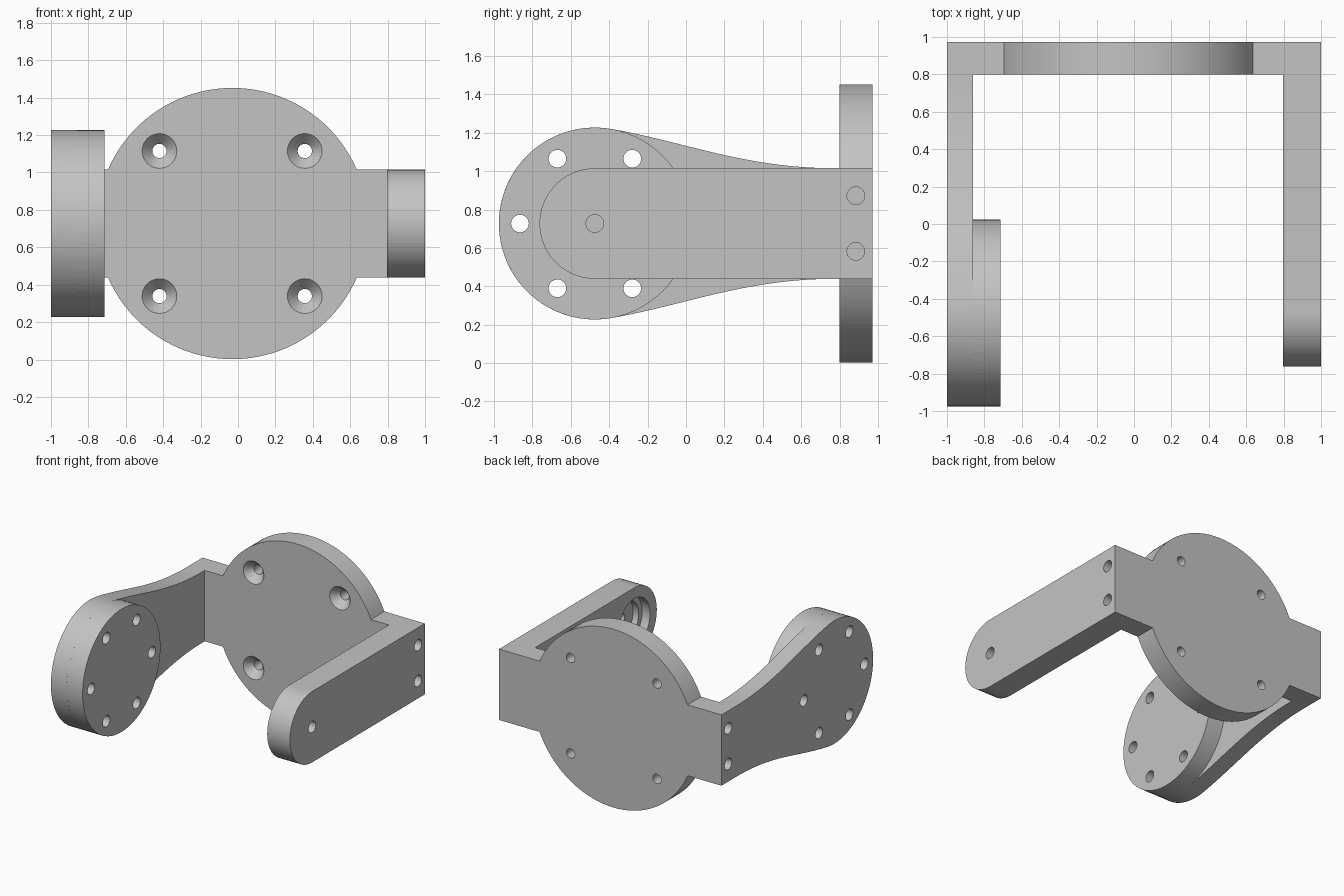
import bpy, bmesh
from math import cos, sin, pi, asin, radians
from mathutils import Vector, geometry

if "Cube" in bpy.data.objects:
    bpy.data.objects.remove(bpy.data.objects["Cube"])

SEG = 72
ZC = 0.727        # height of every centre line
PIVOT = -0.475    # y of the joint axis
HALF = 0.288      # half height of the bars
BACK, FACE = 0.973, 0.80

metal = bpy.data.materials.new("plain grey")
metal.use_nodes = True
grey = (0.55, 0.55, 0.55, 1)
metal.diffuse_color = grey
metal.node_tree.nodes["Principled BSDF"].inputs["Base Color"].default_value = grey


def loft(name, axis, sections):
    """Solid through (position, outline) sections along the x or y axis."""
    bm = bmesh.new()
    rings = []
    for p, outline in sections:
        rings.append([bm.verts.new((p, u, v) if axis == "x" else (u, p, v))
                      for u, v in outline])
    n = len(rings[0])
    for a, b in zip(rings, rings[1:]):
        for i in range(n):
            bm.faces.new((a[i], a[(i + 1) % n], b[(i + 1) % n], b[i]))
    bm.faces.new(rings[0])
    bm.faces.new(rings[-1])
    bmesh.ops.recalc_face_normals(bm, faces=bm.faces)
    mesh = bpy.data.meshes.new(name)
    bm.to_mesh(mesh)
    bm.free()
    mesh.materials.append(metal)
    ob = bpy.data.objects.new(name, mesh)
    bpy.context.collection.objects.link(ob)
    return ob


def arc(u, v, r, start, end, n):
    angles = [start + (end - start) * i / n for i in range(n + 1)]
    return [(u + r * cos(a), v + r * sin(a)) for a in angles]


def turned(name, axis, u, v, steps, n=32):
    """Round solid from (position, radius) steps."""
    return loft(name, axis, [(p, arc(u, v, r, 0, 2 * pi, n)[:-1]) for p, r in steps])


def combine(target, other, operation):
    mod = target.modifiers.new(operation, "BOOLEAN")
    mod.operation, mod.solver, mod.object = operation, "EXACT", other
    bpy.context.view_layer.objects.active = target
    bpy.ops.object.modifier_apply(modifier=mod.name)
    bpy.data.objects.remove(other)


# Back plate: a disc crossed by a bar
R = 0.725
a = asin(HALF / R)
disc_x = -0.03
outline = ([(0.9, ZC - HALF), (0.9, ZC + HALF)]
           + arc(disc_x, ZC, R, a, pi - a, 40)
           + [(-0.93, ZC + HALF), (-0.93, ZC - HALF)]
           + arc(disc_x, ZC, R, pi + a, 2 * pi - a, 40))
bracket = loft("bracket", "y", [(FACE, outline), (BACK, outline)])

# Straight arm with a rounded end
outline = ([(BACK, ZC - HALF), (BACK, ZC + HALF)]
           + arc(PIVOT, ZC, HALF, pi / 2, 3 * pi / 2, 36))
combine(bracket, loft("straight_arm", "x", [(0.797, outline), (1, outline)]), "UNION")

# Flared arm sweeping out to a large round end
tip = 0.5
start = radians(80)
p0 = Vector((PIVOT + tip * cos(start), tip * sin(start)))
p1 = p0 + 0.4 * Vector((sin(start), -cos(start)))
curve = geometry.interpolate_bezier(p0, p1, Vector((0.31, HALF)), Vector((0.78, HALF)), 24)
upper = [(p.x, ZC + p.y) for p in reversed(curve[1:])]
lower = [(p.x, ZC - p.y) for p in curve[1:]]
outline = ([(BACK, ZC - HALF), (BACK, ZC + HALF)] + upper
           + arc(PIVOT, ZC, tip, start, 2 * pi - start, 56) + lower)
combine(bracket, loft("flared_arm", "x", [(-1, outline), (-0.86, outline)]), "UNION")

# Round boss on the inside of the flared arm
combine(bracket, turned("joint_boss", "x", PIVOT, ZC,
                        [(-0.86, tip), (-0.715, tip)], SEG), "UNION")

# Countersunk mounting holes in the back plate
for x in (-0.42, 0.357):
    for z in (ZC - 0.388, ZC + 0.388):
        cut = turned("countersink", "y", x, z, [(FACE - 0.01, 0.102), (FACE + 0.06, 0.038), (1.1, 0.038)])
        combine(bracket, cut, "DIFFERENCE")

# Screw holes in both ends of the back bar
for side in (-1, 1):
    for z in (ZC - 0.145, ZC + 0.145):
        cut = turned("screw_hole", "x", 0.885, z, [(side * 1.1, 0.046), (side * 0.65, 0.046)])
        combine(bracket, cut, "DIFFERENCE")

# Ring of six through holes in the boss
for i in range(6):
    t = i * pi / 3
    cut = turned("ring_hole", "x", PIVOT + 0.39 * cos(t), ZC + 0.39 * sin(t),
                 [(-1.1, 0.046), (-0.6, 0.046)])
    combine(bracket, cut, "DIFFERENCE")

# Stepped bearing pocket and axle hole in the straight arm
for name, r, depth in (("bearing_pocket", 0.2, 0.07), ("pocket_step", 0.155, 0.12),
                       ("axle_hole", 0.046, 0.4)):
    cut = turned(name, "x", PIVOT, ZC, [(0.7, r), (0.797 + depth, r)], 48)
    combine(bracket, cut, "DIFFERENCE")

bpy.ops.object.select_all(action="DESELECT")
bracket.select_set(True)
bpy.context.view_layer.objects.active = bracket
bpy.ops.object.shade_smooth_by_angle(angle=radians(30))
